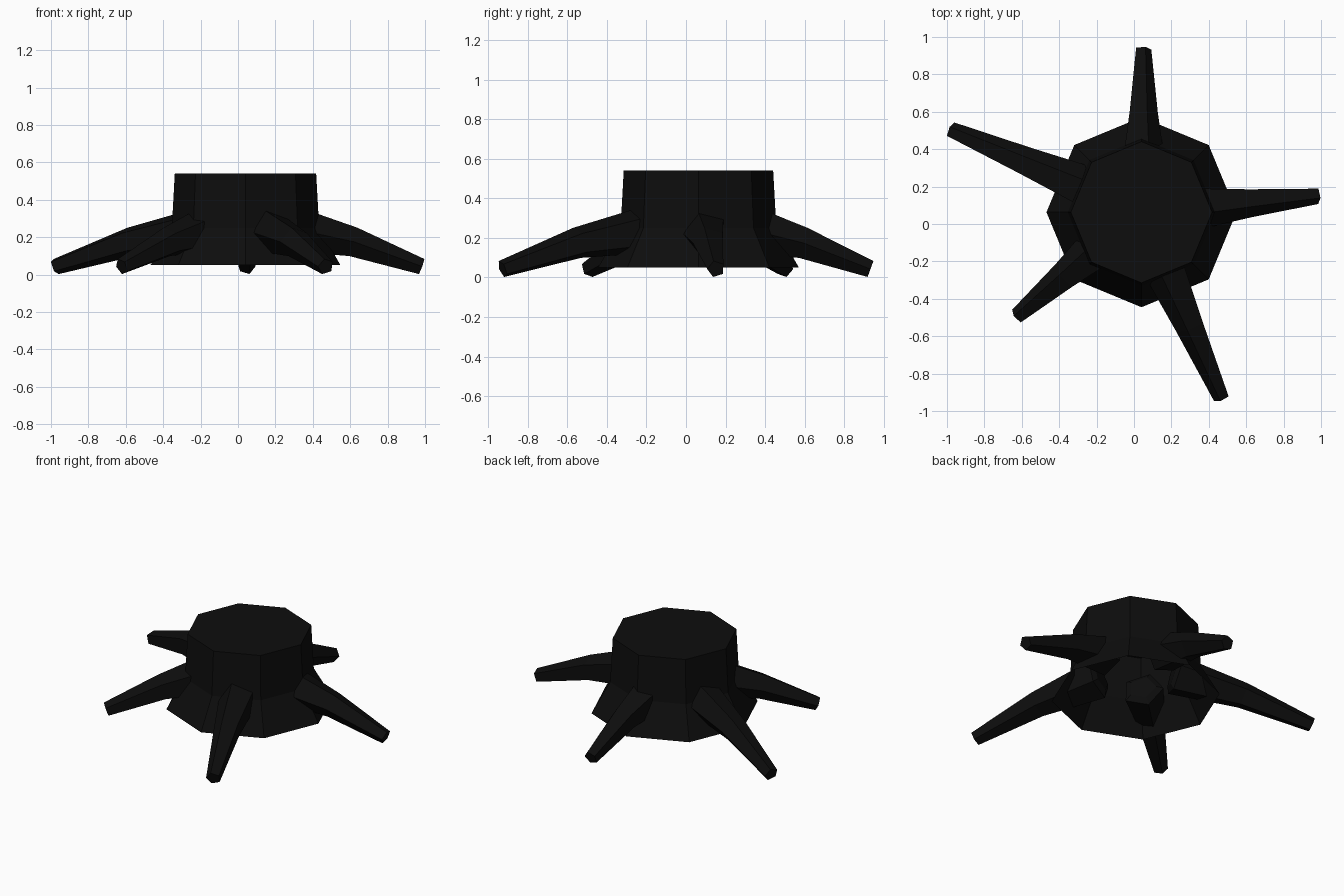
import bpy, bmesh, math
from mathutils import Vector

if "Cube" in bpy.data.objects:
    bpy.data.objects.remove(bpy.data.objects["Cube"])

bark = bpy.data.materials.new("charred_bark")
bark.diffuse_color = (0.004, 0.004, 0.004, 1)
bark.use_nodes = True
bark.node_tree.nodes["Principled BSDF"].inputs["Base Color"].default_value = bark.diffuse_color
CENTRE = Vector((0.04, 0.063, 0))
UP = Vector((0, 0, 1))


def loft(name, rings, cap_start, cap_end):
    """Skin a list of equal-sized point rings into a flat-shaded object."""
    bm = bmesh.new()
    loops = [[bm.verts.new(p) for p in ring] for ring in rings]
    n = len(loops[0])
    for a, b in zip(loops, loops[1:]):
        for i in range(n):
            j = (i + 1) % n
            bm.faces.new((a[i], a[j], b[j], b[i]))
    if cap_start:
        bm.faces.new(loops[0][::-1])
    if cap_end:
        bm.faces.new(loops[-1])
    mesh = bpy.data.meshes.new(name)
    bm.to_mesh(mesh)
    bm.free()
    mesh.materials.append(bark)
    obj = bpy.data.objects.new(name, mesh)
    bpy.context.collection.objects.link(obj)
    return obj


# Trunk: octagonal, flared at the foot, hollow underneath
def octagon(r, z):
    return [CENTRE + Vector((r * math.cos(i * math.pi / 4),
                             r * math.sin(i * math.pi / 4), z)) for i in range(8)]


loft("trunk", [octagon(0.508, 0.05), octagon(0.394, 0.25), octagon(0.378, 0.54)],
     False, True)


# Roots: five-sided, bent once, tapering to a blunt tip
def root(name, angle, length):
    a = math.radians(angle)
    out = Vector((math.cos(a), math.sin(a), 0))
    side = Vector((-math.sin(a), math.cos(a), 0))
    # distance from the centre, height, radius, pitch in degrees
    stations = [(0.23, 0.25, 0.085, -11), (0.25, 0.245, 0.127, -11),
                (0.61 * length, 0.175, 0.083, -16), (length, 0.043, 0.045, -20)]
    rings = []
    for d, z, r, pitch in stations:
        p = math.radians(pitch)
        lift = UP * math.cos(p) - out * math.sin(p)
        c = CENTRE + out * d + UP * z
        rings.append([c + r * (side * math.cos(t) + lift * math.sin(t))
                      for t in (math.radians(36 + 72 * i) for i in range(5))])
    loft(name, rings, True, True)


for i, (angle, length) in enumerate([(5.4, 0.945), (89.5, 0.87), (156.7, 1.108),
                                     (220, 0.865), (-66.6, 1.08)]):
    root("root_%d" % (i + 1), angle, length)
